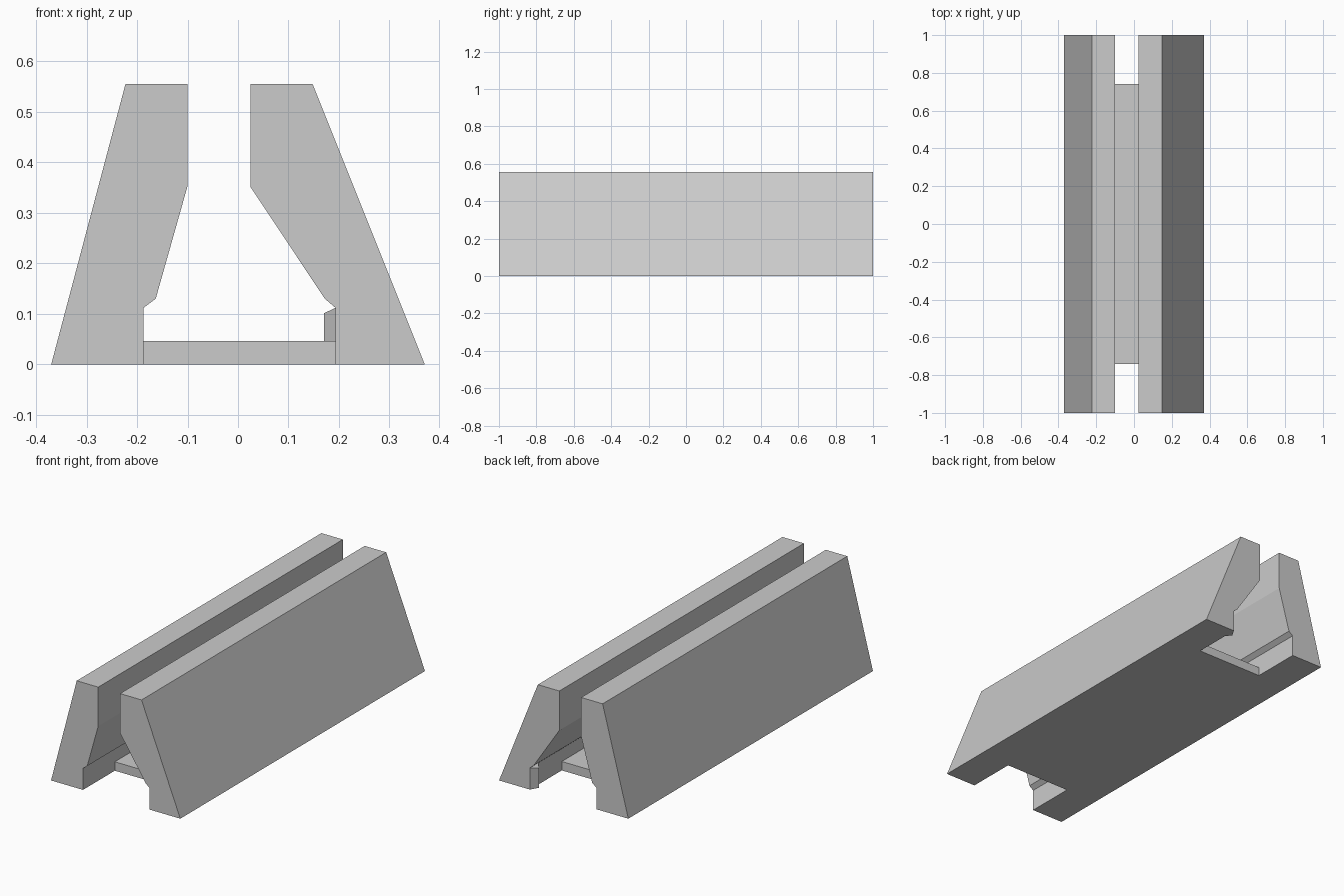
import bpy
import bmesh

cube = bpy.data.objects.get("Cube")
if cube:
    bpy.data.objects.remove(cube, do_unlink=True)

grey = bpy.data.materials.new("plain grey")
grey.use_nodes = True
grey.diffuse_color = (0.6, 0.6, 0.6, 1)
grey.node_tree.nodes["Principled BSDF"].inputs["Base Color"].default_value = (0.6, 0.6, 0.6, 1)


def add_object(name, bm):
    bmesh.ops.recalc_face_normals(bm, faces=bm.faces)
    mesh = bpy.data.meshes.new(name)
    bm.to_mesh(mesh)
    bm.free()
    mesh.materials.append(grey)
    obj = bpy.data.objects.new(name, mesh)
    bpy.context.collection.objects.link(obj)
    return obj


def extrude_profile(name, profile, half_length):
    """Extrude an (x, z) outline along y, centred on y = 0."""
    bm = bmesh.new()
    face = bm.faces.new([bm.verts.new((x, -half_length, z)) for x, z in profile])
    result = bmesh.ops.extrude_face_region(bm, geom=[face])
    new_verts = [v for v in result["geom"] if isinstance(v, bmesh.types.BMVert)]
    bmesh.ops.translate(bm, verts=new_verts, vec=(0, 2 * half_length, 0))
    return add_object(name, bm)


top = 0.555
inner_left, inner_right = 0.193, -0.187

# Long side walls with an undercut channel at the foot
extrude_profile("right_wall", [
    (-0.37, 0), (-0.223, top), (-0.10, top), (-0.10, 0.353),
    (-0.163, 0.13), (inner_right, 0.112), (inner_right, 0)], 1)
extrude_profile("left_wall", [
    (0.37, 0), (0.148, top), (0.025, top), (0.025, 0.351),
    (0.172, 0.13), (inner_left, 0.112), (inner_left, 0)], 1)

# Thin floor joining the walls, shorter than them at both ends
extrude_profile("floor_plate", [
    (inner_right, 0), (inner_left, 0),
    (inner_left, 0.046), (inner_right, 0.046)], 0.74)

# Small wedge catch inside the left wall at the back
bm = bmesh.new()
for x, y, z in ((inner_left, 1, 0.112), (0.17, 0.96, 0.101), (inner_left, 0.93, 0.112)):
    bm.verts.new((x, y, 0))
    bm.verts.new((x, y, z))
bmesh.ops.convex_hull(bm, input=bm.verts)
add_object("catch", bm)
